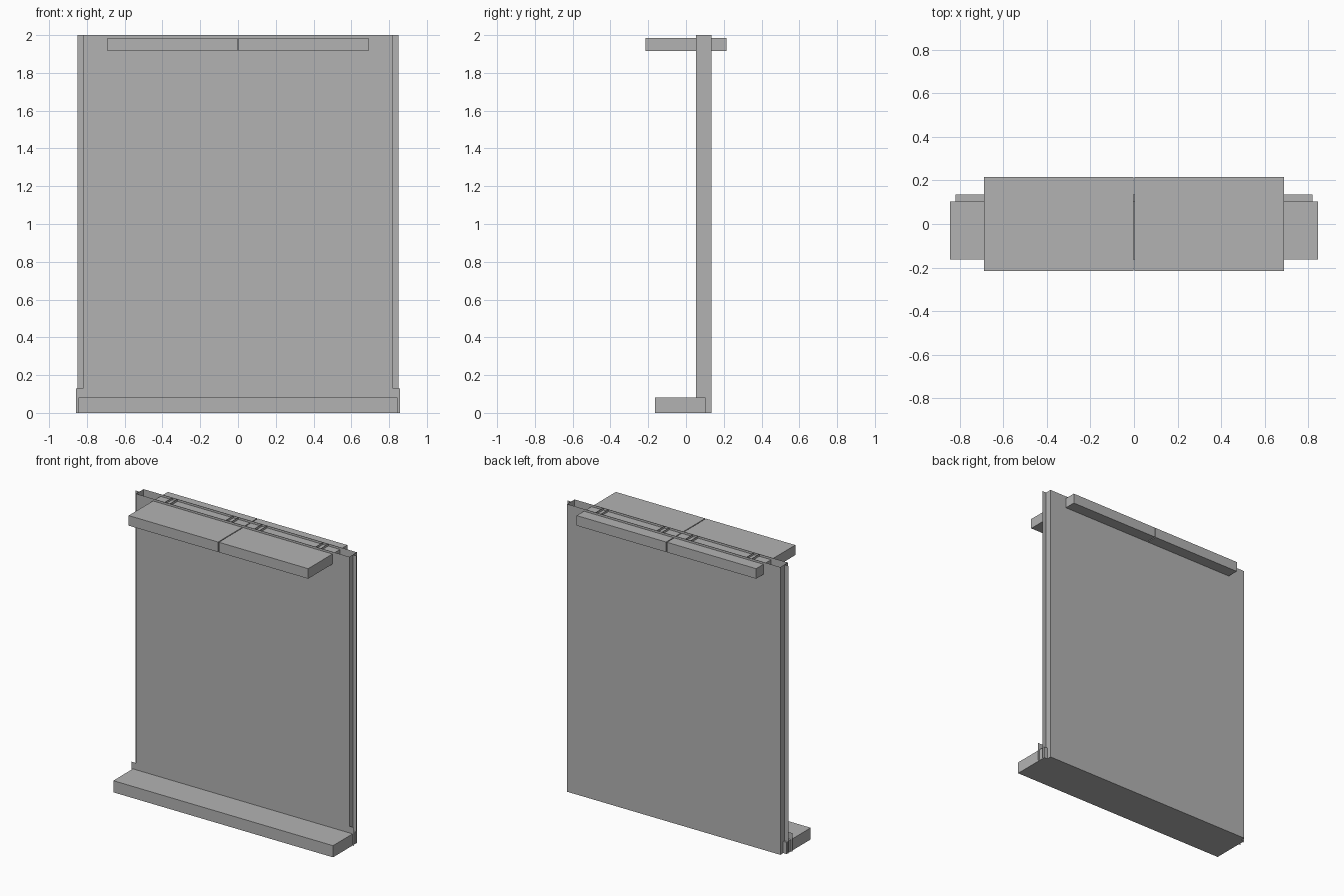
import bpy, bmesh

if "Cube" in bpy.data.objects:
    bpy.data.objects.remove(bpy.data.objects["Cube"])

grey = bpy.data.materials.new("plain_grey")
grey.diffuse_color = (0.45, 0.45, 0.45, 1)
grey.use_nodes = True
grey.node_tree.nodes["Principled BSDF"].inputs["Base Color"].default_value = grey.diffuse_color

HALF, FRONT, BACK, TOP = 0.82, 0.052, 0.135, 2.0


def finish(name, bm):
    mesh = bpy.data.meshes.new(name)
    bm.to_mesh(mesh)
    bm.free()
    mesh.materials.append(grey)
    obj = bpy.data.objects.new(name, mesh)
    bpy.context.collection.objects.link(obj)
    return obj


def box(name, x, y, z):
    bm = bmesh.new()
    bmesh.ops.create_cube(bm, size=1)
    for v in bm.verts:
        v.co = [r[0] if c < 0 else r[1] for c, r in zip(v.co, (x, y, z))]
    return finish(name, bm)


def sheet(name, points):
    bm = bmesh.new()
    bm.faces.new([bm.verts.new(p) for p in points])
    return finish(name, bm)


def upright(name, a, b, z0=0.0, z1=TOP):
    """Thin vertical sheet between two plan points."""
    return sheet(name, [(*a, z0), (*b, z0), (*b, z1), (*a, z1)])


# Front skin with a small ear at each lower corner
EAR, EAR_TOP = 0.857, 0.128
outline = [(-EAR, 0), (EAR, 0), (EAR, EAR_TOP), (HALF, EAR_TOP),
           (HALF, TOP), (-HALF, TOP), (-HALF, EAR_TOP), (-EAR, EAR_TOP)]
sheet("front_skin", [(x, FRONT, z) for x, z in outline])

# Back skin and closed underside of the hollow panel
upright("back_skin", (HALF, BACK), (-HALF, BACK))
sheet("panel_underside", [(-HALF, FRONT, 0), (-HALF, BACK, 0),
                          (HALF, BACK, 0), (HALF, FRONT, 0)])

# End webs, joining tongues and inner studs
for s, side in ((-1, "left"), (1, "right")):
    upright(side + "_end_web", (s * HALF, FRONT), (s * HALF, BACK))
    upright(side + "_tongue", (s * HALF, 0.09), (s * 0.85, 0.09))
    for i, x in enumerate((0.09, 0.13, 0.56, 0.60)):
        upright(f"{side}_stud_{i + 1}", (s * x, FRONT), (s * x, BACK))

# Pair of top blocks passing through the panel
for side, x in (("left", (-0.69, -0.003)), ("right", (0.003, 0.69))):
    box(side + "_top_block", x, (-0.215, 0.215), (1.915, 1.985))

# Base block at the foot of the panel
box("base_block", (-0.845, 0.845), (-0.163, 0.103), (0.0, 0.081))
